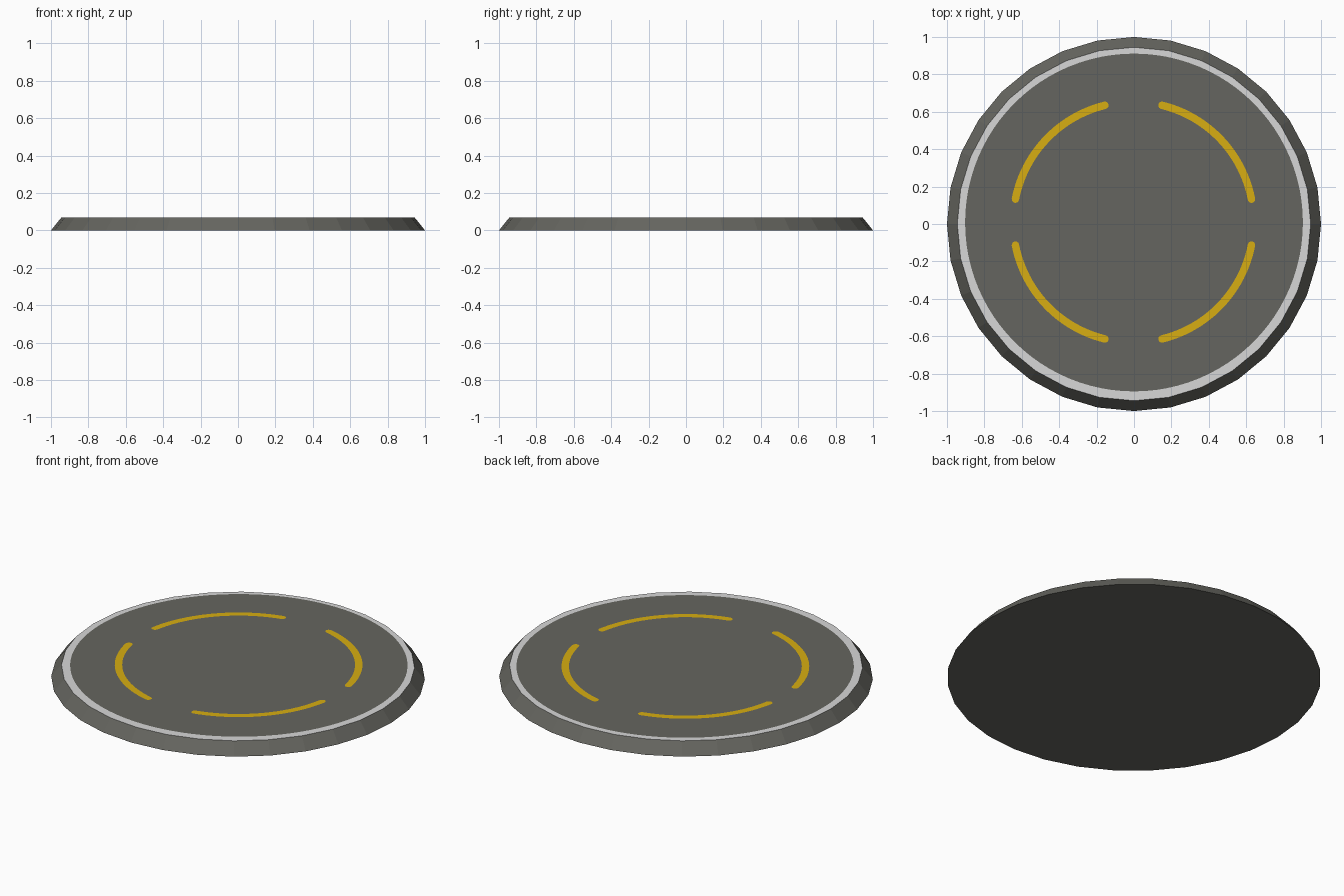
import bpy, bmesh, math
from mathutils import Vector

if "Cube" in bpy.data.objects:
    bpy.data.objects.remove(bpy.data.objects["Cube"])

TOP = 0.068
CY = 0.008  # markings sit slightly off centre


def material(name, rgb):
    m = bpy.data.materials.new(name)
    m.diffuse_color = (*rgb, 1)
    m.use_nodes = True
    m.node_tree.nodes["Principled BSDF"].inputs["Base Color"].default_value = m.diffuse_color
    return m


GREY = material("dark grey", (0.130, 0.130, 0.115))
LIGHT = material("light grey", (0.68, 0.68, 0.68))
YELLOW = material("yellow", (0.68, 0.42, 0.006))


def finish(name, bm, *mats):
    me = bpy.data.meshes.new(name)
    bm.normal_update()
    bm.to_mesh(me)
    bm.free()
    for m in mats:
        me.materials.append(m)
    ob = bpy.data.objects.new(name, me)
    bpy.context.collection.objects.link(ob)
    return ob


def plate(name, outline, z, mat):
    """Flat painted marking."""
    bm = bmesh.new()
    bm.faces.new([bm.verts.new((x, y, z)) for x, y in outline])
    return finish(name, bm, mat)


# Bevelled 32-sided pad, its top face carries the light rim colour
bm = bmesh.new()
bmesh.ops.create_cone(bm, cap_ends=True, segments=32, radius1=1.0, radius2=0.945, depth=TOP)
bmesh.ops.translate(bm, verts=bm.verts, vec=(0, 0, TOP / 2))
bm.normal_update()
for f in bm.faces:
    f.material_index = 1 if f.normal.z > 0.9 else 0
finish("pad_base", bm, GREY, LIGHT)

# Inner deck disc leaves the rim showing
N = 96
plate("inner_deck", [(0.903 * math.cos(i * math.tau / N),
                      CY + 0.903 * math.sin(i * math.tau / N)) for i in range(N)],
      TOP + 0.002, GREY)

# Four yellow arcs with rounded ends
R, HALF = 0.643, 0.02
A0, A1, STEPS, CAP = math.radians(11), math.radians(76.3), 24, 6


def arc_outline(sx, sy):
    def polar(r, a):
        return Vector((r * math.cos(a), r * math.sin(a)))
    span = [A0 + (A1 - A0) * i / STEPS for i in range(STEPS + 1)]
    pts = [polar(R + HALF, a) for a in span]
    pts += [polar(R, A1) + polar(HALF, A1 + math.pi * i / CAP) for i in range(1, CAP)]
    pts += [polar(R - HALF, a) for a in reversed(span)]
    pts += [polar(R, A0) + polar(HALF, A0 + math.pi + math.pi * i / CAP) for i in range(1, CAP)]
    if sx * sy < 0:
        pts.reverse()  # keep the face pointing up
    return [(sx * p.x - 0.003, sy * p.y + CY + 0.002) for p in pts]


for sx, sy, label in ((1, 1, "back_right"), (-1, 1, "back_left"),
                      (-1, -1, "front_left"), (1, -1, "front_right")):
    plate("arc_" + label, arc_outline(sx, sy), TOP + 0.004, YELLOW)
